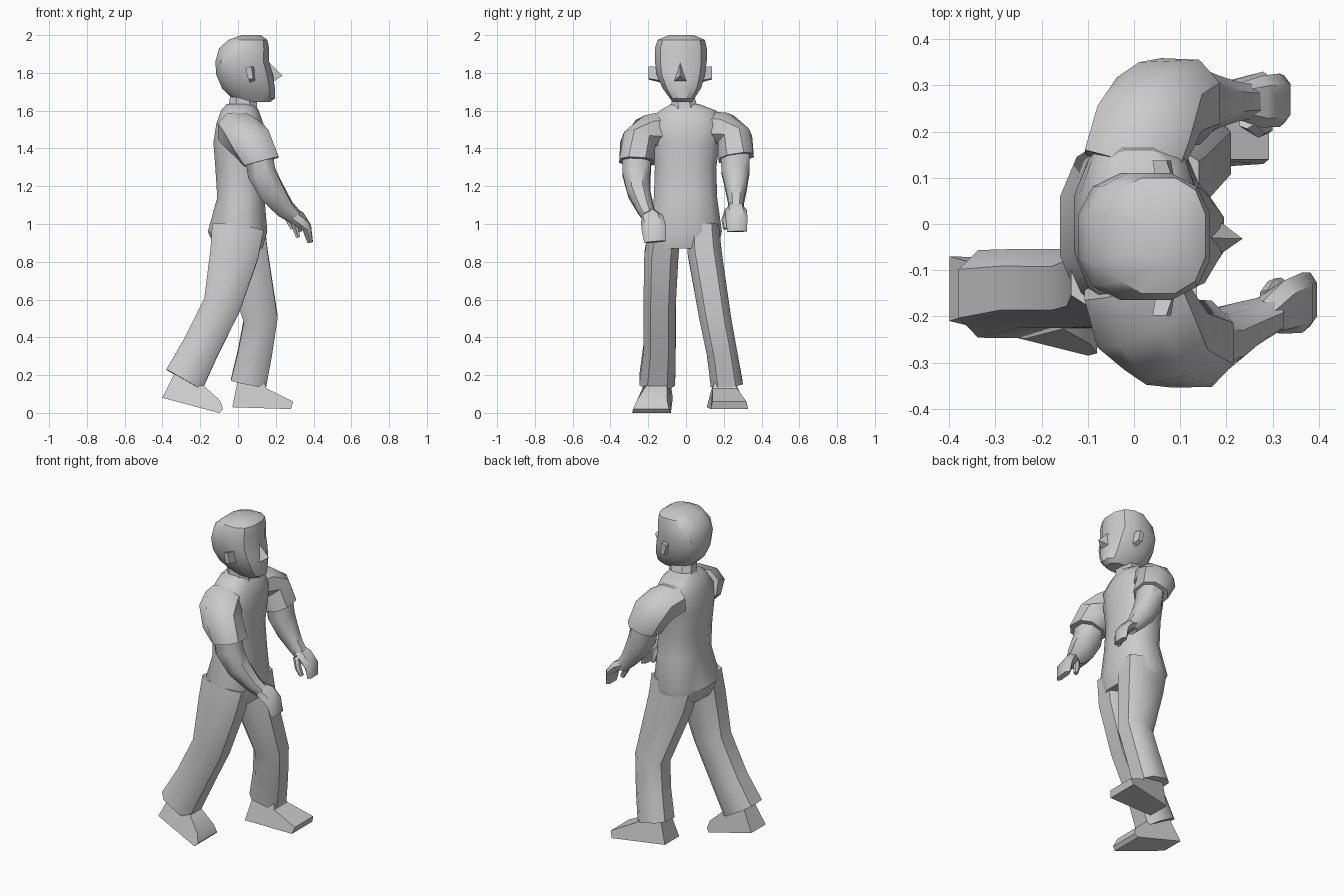
import bpy, bmesh, math
from mathutils import Vector as V


def finish(name, bm, angle=35):
    bmesh.ops.recalc_face_normals(bm, faces=bm.faces)
    me = bpy.data.meshes.new(name)
    bm.to_mesh(me)
    bm.free()
    ob = bpy.data.objects.new(name, me)
    bpy.context.collection.objects.link(ob)
    bpy.ops.object.select_all(action='DESELECT')
    ob.select_set(True)
    bpy.context.view_layer.objects.active = ob
    bpy.ops.object.shade_smooth_by_angle(angle=math.radians(angle))
    return ob


def skin(name, rings, angle=35):
    """Bridge equal-length point rings and cap both ends."""
    bm = bmesh.new()
    rs = [[bm.verts.new(p) for p in r] for r in rings]
    n = len(rs[0])
    for r, s in zip(rs, rs[1:]):
        for i in range(n):
            j = (i + 1) % n
            bm.faces.new((r[i], r[j], s[j], s[i]))
    bm.faces.new(rs[0])
    bm.faces.new(rs[-1])
    return finish(name, bm, angle)


def sup(c, p):
    return math.copysign(abs(c) ** (2 / p), c)


def stack(name, rows, n=12, p=2.4):
    """Horizontal sections: z, xmin, xmax, ymin, ymax."""
    rings = []
    for z, x0, x1, y0, y1 in rows:
        ring = []
        for i in range(n):
            t = 2 * math.pi * (i + 0.5) / n
            k = math.cos(math.pi / n)
            ring.append(((x0 + x1) / 2 + (x1 - x0) / 2 * sup(math.cos(t) / k, p),
                         (y0 + y1) / 2 + (y1 - y0) / 2 * sup(math.sin(t) / k, p), z))
        rings.append(ring)
    return skin(name, rings)


def limb(name, rows, n=8, p=2.4, end=None):
    """Sections square to a path: x, y, z, half depth, half width."""
    pts = [V(r[:3]) for r in rows]
    rings = []
    for i, (c, r) in enumerate(zip(pts, rows)):
        t = (pts[min(i + 1, len(pts) - 1)] - pts[max(i - 1, 0)]).normalized()
        if end and i == len(pts) - 1:
            t = V(end).normalized()
        a = (V((1, 0, 0)) - t * t.x).normalized()
        b = t.cross(a)
        ring = []
        for k in range(n):
            w = 2 * math.pi * (k + 0.5) / n
            ring.append(c + a * r[3] * sup(math.cos(w), p) + b * r[4] * sup(math.sin(w), p))
        rings.append(ring)
    return skin(name, rings, 45)


def slab(name, prof):
    """Side outline extruded in y: x, z, ymin, ymax per point."""
    return skin(name, [[(x, y0, z) for x, z, y0, y1 in prof],
                       [(x, y1, z) for x, z, y0, y1 in prof]])


# Head and neck
stack("head", [(1.645, 0.0, 0.17, -0.07, 0.03), (1.665, -0.03, 0.195, -0.085, 0.045),
               (1.72, -0.085, 0.195, -0.125, 0.08), (1.79, -0.115, 0.185, -0.155, 0.10),
               (1.86, -0.12, 0.165, -0.165, 0.11), (1.93, -0.10, 0.165, -0.165, 0.11),
               (1.975, -0.05, 0.155, -0.15, 0.10), (2.0, 0.02, 0.12, -0.09, 0.04)], p=2.6)
stack("neck", [(1.55, -0.07, 0.12, -0.10, 0.09), (1.62, -0.05, 0.10, -0.075, 0.06),
               (1.69, -0.04, 0.10, -0.08, 0.04)], n=8)

# Nose
bm = bmesh.new()
q = [bm.verts.new(v) for v in [(0.16, -0.03, 1.86), (0.18, -0.07, 1.75),
                               (0.18, 0.01, 1.75), (0.235, -0.032, 1.785)]]
for f in [(0, 1, 3), (0, 3, 2), (1, 2, 3), (0, 2, 1)]:
    bm.faces.new([q[i] for i in f])
finish("nose", bm)

# Ears
for s, nm in ((1, "left_ear"), (-1, "right_ear")):
    yi, yo = -0.03 + s * 0.11, -0.03 + s * 0.168
    skin(nm, [[(0.05 + dx, yi, z) for dx, z in ((0, 1.82), (0.04, 1.83), (0.04, 1.76), (0.015, 1.75))],
              [(0.04 + dx, yo, z) for dx, z in ((0, 1.825), (0.03, 1.835), (0.04, 1.77), (0.015, 1.765))]])

# Torso from crotch to collar
stack("torso", [(0.87, -0.12, 0.13, -0.20, 0.17), (0.96, -0.16, 0.155, -0.20, 0.19),
                (1.14, -0.11, 0.14, -0.17, 0.165), (1.30, -0.12, 0.13, -0.165, 0.16),
                (1.43, -0.13, 0.14, -0.18, 0.18), (1.53, -0.115, 0.135, -0.19, 0.20),
                (1.60, -0.09, 0.11, -0.14, 0.16), (1.635, -0.06, 0.085, -0.08, 0.07)])

# Trouser legs
limb("trailing_leg", [(0.0, -0.11, 0.98, 0.145, 0.09), (-0.02, -0.13, 0.84, 0.135, 0.095),
                      (-0.085, -0.14, 0.57, 0.105, 0.09), (-0.20, -0.14, 0.34, 0.105, 0.09),
                      (-0.285, -0.152, 0.175, 0.115, 0.10)], p=3, end=(-0.5, -0.02, -0.87))
limb("leading_leg", [(0.01, 0.09, 0.98, 0.14, 0.09), (0.035, 0.10, 0.84, 0.13, 0.095),
                     (0.12, 0.155, 0.50, 0.095, 0.088), (0.09, 0.19, 0.32, 0.095, 0.085),
                     (0.055, 0.215, 0.155, 0.10, 0.09)], p=3, end=(-0.2, 0.08, -0.97))

# Shoes
slab("trailing_shoe", [(-0.40, 0.08, -0.21, -0.07), (-0.10, 0.0, -0.285, -0.08),
                       (-0.08, 0.02, -0.28, -0.09), (-0.095, 0.065, -0.26, -0.10),
                       (-0.20, 0.16, -0.20, -0.10), (-0.33, 0.22, -0.19, -0.09)])
slab("leading_shoe", [(-0.03, 0.03, 0.11, 0.25), (0.28, 0.02, 0.13, 0.33),
                      (0.292, 0.06, 0.14, 0.32), (0.15, 0.13, 0.14, 0.27),
                      (0.13, 0.19, 0.16, 0.26), (0.0, 0.18, 0.15, 0.25)])

# Sleeves
limb("right_sleeve", [(-0.01, -0.12, 1.50, 0.11, 0.10), (0.02, -0.20, 1.48, 0.12, 0.10),
                      (0.07, -0.255, 1.43, 0.115, 0.095), (0.125, -0.26, 1.33, 0.10, 0.10)],
     end=(0.25, -0.05, -0.95))
limb("left_sleeve", [(-0.01, 0.12, 1.51, 0.11, 0.09), (0.02, 0.20, 1.50, 0.115, 0.095),
                     (0.055, 0.26, 1.45, 0.11, 0.095), (0.10, 0.265, 1.35, 0.095, 0.10)],
     end=(0.25, 0.15, -0.93))

# Bare arms
limb("right_arm", [(0.11, -0.26, 1.37, 0.08, 0.08), (0.125, -0.262, 1.27, 0.08, 0.08),
                   (0.18, -0.25, 1.17, 0.072, 0.065), (0.25, -0.215, 1.08, 0.052, 0.048),
                   (0.30, -0.195, 1.04, 0.04, 0.04)])
limb("left_arm", [(0.10, 0.26, 1.38, 0.075, 0.08), (0.115, 0.262, 1.28, 0.075, 0.08),
                  (0.16, 0.265, 1.19, 0.065, 0.06), (0.21, 0.265, 1.12, 0.048, 0.045),
                  (0.25, 0.265, 1.075, 0.04, 0.04)])

# Hands with curled fingers and a thumb
limb("right_hand", [(0.28, -0.20, 1.055, 0.035, 0.04), (0.325, -0.18, 1.025, 0.034, 0.062),
                    (0.365, -0.17, 0.98, 0.026, 0.066), (0.382, -0.163, 0.905, 0.016, 0.058)],
     n=6, p=3)
limb("left_hand", [(0.23, 0.265, 1.095, 0.032, 0.04), (0.275, 0.265, 1.075, 0.03, 0.056),
                   (0.315, 0.268, 1.03, 0.024, 0.058), (0.325, 0.27, 0.96, 0.016, 0.052)],
     n=6, p=3)
limb("right_thumb", [(0.29, -0.16, 1.03, 0.02, 0.02), (0.305, -0.135, 0.98, 0.018, 0.018),
                     (0.318, -0.13, 0.93, 0.012, 0.014)], n=6)
limb("left_thumb", [(0.245, 0.225, 1.075, 0.02, 0.02), (0.27, 0.205, 1.02, 0.018, 0.018),
                    (0.29, 0.21, 0.975, 0.012, 0.014)], n=6)
